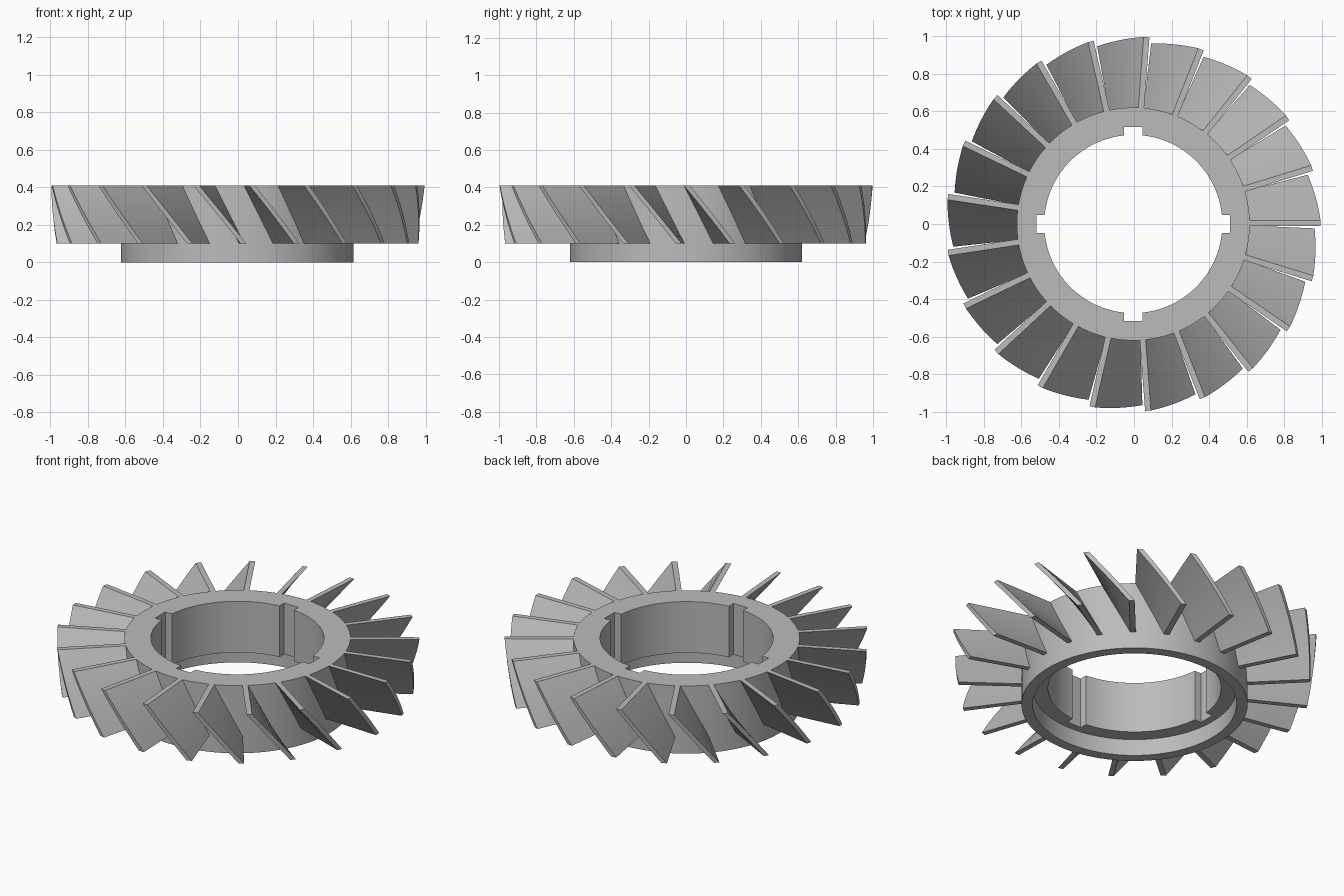
import bpy, bmesh, math
from mathutils import Matrix

if "Cube" in bpy.data.objects:
    bpy.data.objects.remove(bpy.data.objects["Cube"])

CENTER_X = -0.004
TOP, BLADE_BOTTOM = 0.41, 0.10
HUB_R, BORE_R, RECESS_R, LEDGE_Z = 0.621, 0.475, 0.56, 0.10
SLOT_HALF, SLOT_R = 0.048, 0.517
BLADES, TWIST = 21, math.radians(14.6)

metal = bpy.data.materials.new("light_grey_metal")
metal.diffuse_color = (0.50, 0.50, 0.50, 1)
metal.use_nodes = True
metal.node_tree.nodes["Principled BSDF"].inputs["Base Color"].default_value = metal.diffuse_color


def add_object(name, bm):
    bmesh.ops.recalc_face_normals(bm, faces=bm.faces[:])
    mesh = bpy.data.meshes.new(name)
    bm.to_mesh(mesh)
    bm.free()
    mesh.materials.append(metal)
    obj = bpy.data.objects.new(name, mesh)
    bpy.context.collection.objects.link(obj)
    return obj


def bridge(bm, a, b):
    n = len(a)
    for i in range(n):
        j = (i + 1) % n
        bm.faces.new((a[i], a[j], b[j], b[i]))


# Bore outline in polar form: four key slots joined by round arcs
slot_edge = math.atan2(SLOT_HALF, SLOT_R)
arc_edge = math.asin(SLOT_HALF / BORE_R)
bore = []
for quarter in range(4):
    base = quarter * math.pi / 2
    for k in range(-2, 3):
        a = slot_edge * k / 2
        bore.append((base + a, SLOT_R / math.cos(a)))
    for k in range(29):
        a = arc_edge + (math.pi / 2 - 2 * arc_edge) * k / 28
        bore.append((base + a, BORE_R))

# Hub ring with slotted bore and a recess underneath
bm = bmesh.new()


def loop(z, radius=None):
    return [bm.verts.new(((radius or r) * math.cos(a), (radius or r) * math.sin(a), z))
            for a, r in bore]


rings = [loop(0, HUB_R), loop(TOP, HUB_R), loop(TOP), loop(LEDGE_Z),
         loop(LEDGE_Z, RECESS_R), loop(0, RECESS_R)]
for i in range(len(rings)):
    bridge(bm, rings[i], rings[(i + 1) % len(rings)])
hub = add_object("hub", bm)
hub.location.x = CENTER_X

# Twisted blade: cross-sections turn about the axis as they go down
bm = bmesh.new()
STEPS, HALF = 8, 0.0155
sections = []
for s in range(STEPS + 1):
    t = s / STEPS
    z = TOP + (BLADE_BOTTOM - TOP) * t
    tip = 0.999 - 0.032 * t
    turn = Matrix.Rotation(TWIST * t, 3, 'Z')
    corners = [(0.60, -HALF), (tip, -HALF), (tip, HALF), (0.60, HALF)]
    section = []
    for x, y in corners:
        v = bm.verts.new((x, y + 0.004, z))
        v.co = turn @ v.co
        section.append(v)
    sections.append(section)
for a, b in zip(sections, sections[1:]):
    bridge(bm, a, b)
bm.faces.new(sections[0])
bm.faces.new(sections[-1])
blade = add_object("blade", bm)

# Smooth the curved walls while keeping edges crisp
for obj in (hub, blade):
    obj.select_set(True)
bpy.context.view_layer.objects.active = hub
bpy.ops.object.shade_smooth_by_angle(angle=math.radians(30))

# Ring of blades
blade.location.x = CENTER_X
for i in range(1, BLADES):
    copy = blade.copy()
    copy.name = f"blade_{i + 1}"
    copy.rotation_euler.z = 2 * math.pi * i / BLADES
    bpy.context.collection.objects.link(copy)
